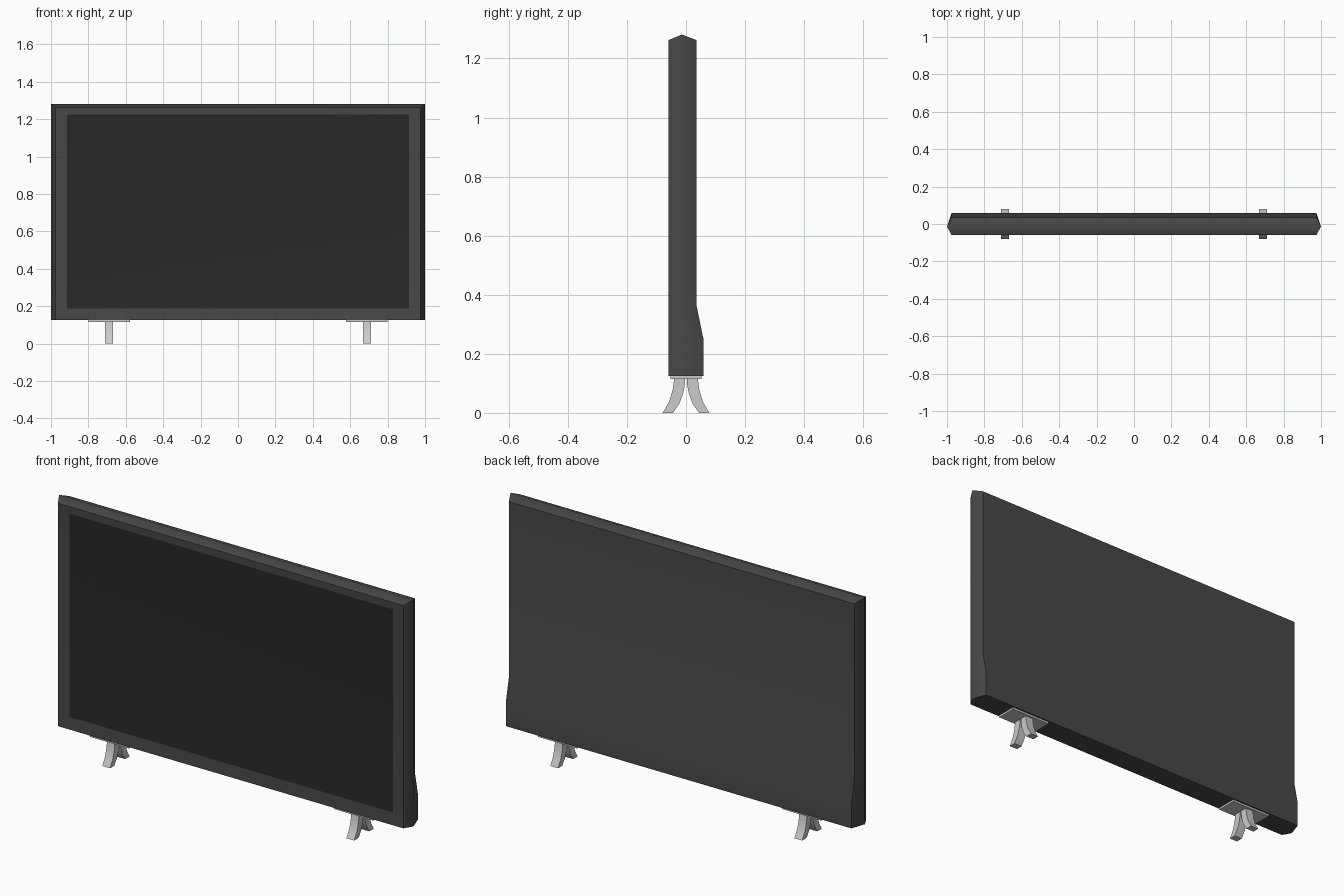
import bpy, bmesh, math

if "Cube" in bpy.data.objects:
    bpy.data.objects.remove(bpy.data.objects["Cube"])


def material(name, v):
    m = bpy.data.materials.new(name)
    m.diffuse_color = (v, v, v, 1)
    m.use_nodes = True
    m.node_tree.nodes["Principled BSDF"].inputs["Base Color"].default_value = m.diffuse_color
    return m


def finish(bm, name, angle, mats=()):
    bmesh.ops.recalc_face_normals(bm, faces=bm.faces[:])
    me = bpy.data.meshes.new(name)
    bm.to_mesh(me)
    bm.free()
    ob = bpy.data.objects.new(name, me)
    bpy.context.collection.objects.link(ob)
    for m in mats:
        me.materials.append(m)
    bpy.ops.object.select_all(action='DESELECT')
    ob.select_set(True)
    bpy.context.view_layer.objects.active = ob
    bpy.ops.object.shade_smooth_by_angle(angle=math.radians(angle))
    return ob


# Cabinet: stacked six-sided sections (z, back depth), ridged top and sides
FRONT, MID, XF, TOP, RIDGE = -0.059, -0.014, 0.975, 1.262, 1.281
bm = bmesh.new()
rings = []
for z, back in [(0.125, 0.059), (0.25, 0.059), (0.362, 0.036), (TOP, 0.036)]:
    zm = RIDGE if z == TOP else z
    rings.append([bm.verts.new(p) for p in (
        (-XF, FRONT, z), (XF, FRONT, z), (1, MID, zm),
        (XF, back, z), (-XF, back, z), (-1, MID, zm))])
for a, b in zip(rings, rings[1:]):
    for i in range(1, 6):
        j = (i + 1) % 6
        bm.faces.new((a[i], a[j], b[j], b[i]))
bm.faces.new(rings[0])
t = rings[-1]
bm.faces.new((t[0], t[1], t[2], t[5]))
bm.faces.new((t[5], t[2], t[3], t[4]))

# Bezel sloping in to the screen
left = [r[0] for r in rings]
right = [r[1] for r in rings]
sl, sb, st, sy = 0.913, 0.187, 1.224, FRONT + 0.005
s = [bm.verts.new((x, sy, z)) for x, z in ((-sl, sb), (sl, sb), (sl, st), (-sl, st))]
bm.faces.new((left[0], right[0], s[1], s[0]))
bm.faces.new((left[3], s[3], s[2], right[3]))
bm.faces.new(left + [s[3], s[0]])
bm.faces.new(right + [s[2], s[1]])
screen = bm.faces.new(s)
screen.material_index = 1
finish(bm, "television_cabinet", 60,
       (material("dark_plastic", 0.065), material("screen_glass", 0.022)))

# Foot profile (y, z): splayed curve
profile = [(0.004, 0.117), (0.004, 0.095), (0.009, 0.068), (0.022, 0.032), (0.044, 0),
           (0.079, 0), (0.057, 0.038), (0.044, 0.082), (0.040, 0.117)]

for side, sx in (("left", -1), ("right", 1)):
    cx = 0.689 * sx
    # Mounting plate
    bm = bmesh.new()
    bmesh.ops.create_cube(bm, size=1)
    bmesh.ops.scale(bm, vec=(0.222, 0.104, 0.011), verts=bm.verts)
    bmesh.ops.translate(bm, vec=(cx, 0, 0.1205), verts=bm.verts)
    finish(bm, side + "_mounting_plate", 30)
    # Front and back legs
    for end, sy in (("front", -1), ("back", 1)):
        bm = bmesh.new()
        f = bm.faces.new([bm.verts.new((cx - 0.022, y * sy, z)) for y, z in profile])
        ext = bmesh.ops.extrude_face_region(bm, geom=[f])
        bmesh.ops.translate(bm, vec=(0.044, 0, 0), verts=[
            v for v in ext["geom"] if isinstance(v, bmesh.types.BMVert)])
        finish(bm, f"{side}_{end}_leg", 30)
